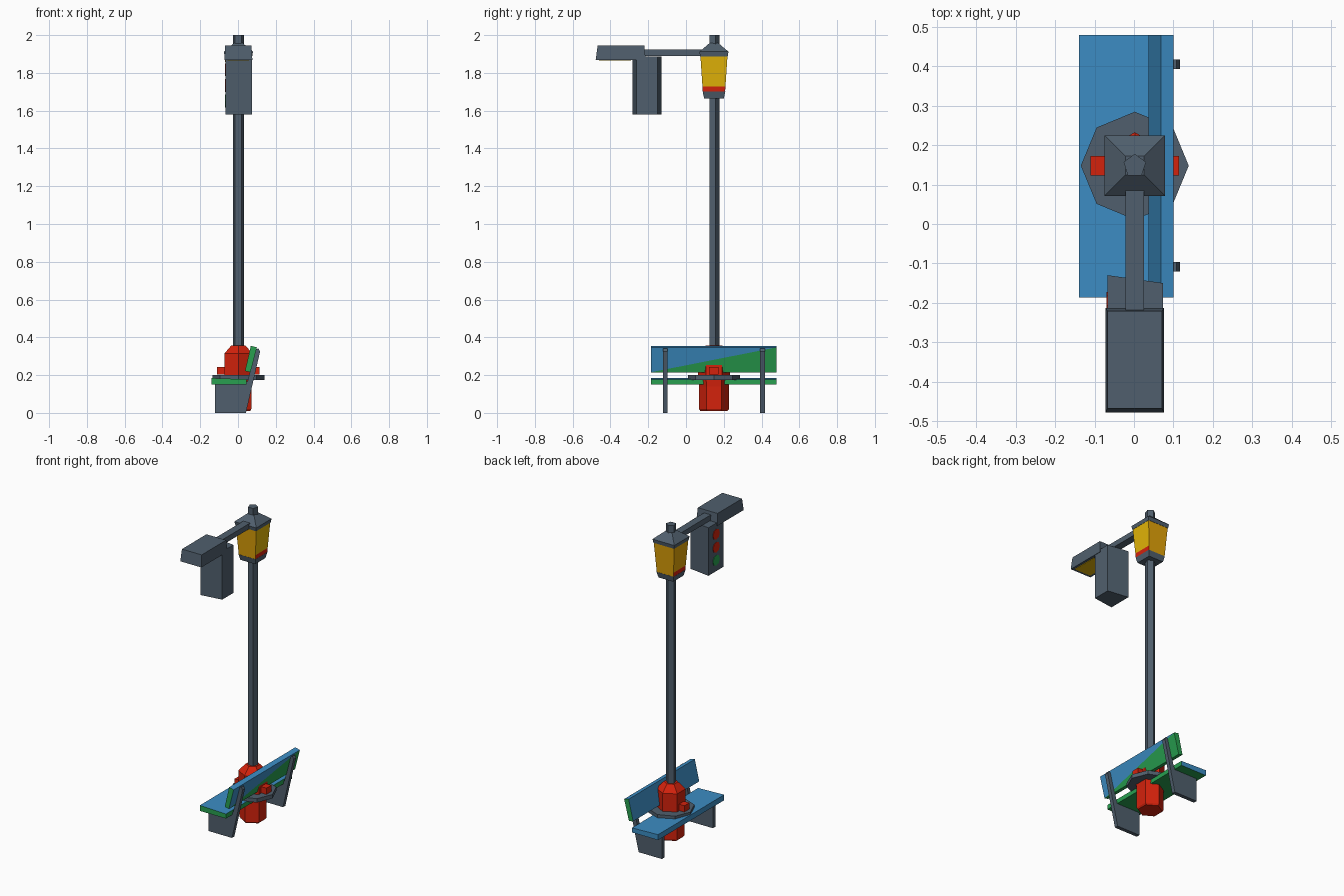
import bpy, bmesh, math
from mathutils import Matrix

if "Cube" in bpy.data.objects:
    bpy.data.objects.remove(bpy.data.objects["Cube"])


def material(name, rgb):
    m = bpy.data.materials.new(name)
    lin = [((c / 255 + 0.055) / 1.055) ** 2.4 for c in rgb]
    m.diffuse_color = (*lin, 1)
    m.use_nodes = True
    m.node_tree.nodes["Principled BSDF"].inputs["Base Color"].default_value = m.diffuse_color
    return m


GREY = material("slate grey", (80, 95, 109))
RED = material("red", (212, 34, 12))
BLUE = material("blue", (60, 141, 196))
GREEN = material("green", (40, 160, 80))
YELLOW = material("yellow glass", (226, 180, 8))
AMBER = material("amber glass", (226, 164, 8))
CX, CY = 0.002, 0.148  # pole axis


def finish(name, bm, *mats):
    bmesh.ops.recalc_face_normals(bm, faces=bm.faces)
    me = bpy.data.meshes.new(name)
    bm.to_mesh(me)
    bm.free()
    for m in mats:
        me.materials.append(m)
    ob = bpy.data.objects.new(name, me)
    bpy.context.collection.objects.link(ob)
    return ob


def stack(sides, rot, rings):
    """Closed tube of stacked polygons round the pole axis; rings are (radius, z)."""
    bm = bmesh.new()
    loops = []
    for r, z in rings:
        loops.append([bm.verts.new((CX + r * math.cos(rot + math.tau * i / sides),
                                    CY + r * math.sin(rot + math.tau * i / sides), z))
                      for i in range(sides)])
    for a, b in zip(loops, loops[1:]):
        for i in range(sides):
            j = (i + 1) % sides
            bm.faces.new((a[i], a[j], b[j], b[i]))
    bm.faces.new(loops[0])
    bm.faces.new(loops[-1])
    return bm


def square(rings):
    return stack(4, math.pi / 4, [(h * math.sqrt(2), z) for h, z in rings])


def box(size, loc):
    bm = bmesh.new()
    bmesh.ops.create_cube(bm, size=1, matrix=Matrix.Translation(loc) @ Matrix.Diagonal((*size, 1)))
    return bm


def extrude_y(profile, y0, y1):
    """Prism from an (x, z) profile."""
    bm = bmesh.new()
    f = bm.faces.new([bm.verts.new((x, y0, z)) for x, z in profile])
    new = bmesh.ops.extrude_face_region(bm, geom=[f])["geom"]
    bmesh.ops.translate(bm, vec=(0, y1 - y0, 0),
                        verts=[v for v in new if isinstance(v, bmesh.types.BMVert)])
    bmesh.ops.recalc_face_normals(bm, faces=bm.faces)
    return bm


# pole
finish("pole", stack(5, math.pi / 2, [(0.030, 0.3), (0.030, 2.0)]), GREY)

# hydrant
finish("hydrant_body", stack(6, math.pi / 2, [(0.072, 0.01), (0.079, 0.02), (0.079, 0.14), (0.085, 0.2),
                                              (0.085, 0.315), (0.042, 0.358)]), RED)
finish("hydrant_flange", stack(8, 0, [(0.137, 0.175), (0.137, 0.2)]), GREY)
for side, label in ((-1, "left"), (1, "right")):
    finish("hydrant_nozzle_" + label, box((0.07, 0.05, 0.04), (CX + side * 0.077, CY, 0.223)), RED)

# lantern: yellow on the right, amber elsewhere, red strip low on both sides
glass = square([(0.059, 1.70), (0.072, 1.895)])
bmesh.ops.bisect_plane(glass, geom=glass.verts[:] + glass.edges[:] + glass.faces[:],
                       plane_co=(0, 0, 1.728), plane_no=(0, 0, 1))
for f in glass.faces:
    c = f.calc_center_median()
    if abs(c.x) > 0.05 and c.z < 1.728:
        f.material_index = 2
    else:
        f.material_index = 0 if c.x > 0.05 else 1
finish("lantern_glass", glass, YELLOW, AMBER, RED)
finish("lantern_base", square([(0.052, 1.665), (0.06, 1.701)]), GREY)
finish("lantern_roof", square([(0.073, 1.888), (0.077, 1.912), (0.024, 1.957)]), GREY)

# arm and street lamp head
finish("arm", box((0.048, 0.35, 0.034), (CX, -0.055, 1.907)), GREY)
head = box((0.148, 0.265, 0.075), (CX, -0.3455, 1.9065))
for v in head.verts:
    if v.co.z > 1.9:
        v.co.x *= 0.94
        v.co.y += 0.010 if v.co.y < -0.35 else -0.008
finish("lamp_head", head, GREY)
finish("lamp_lens", box((0.115, 0.17, 0.004), (CX, -0.375, 1.868)), YELLOW)

# traffic light: housing narrows to the right, lenses on its left side
signal = box((0.14, 0.153, 0.306), (0.003, -0.2065, 1.734))
for v in signal.verts:
    if v.co.x > 0:
        v.co.y += 0.02 if v.co.y < -0.2065 else -0.02
finish("signal_box", signal, GREY)
for i, (mat, label) in enumerate(((RED, "top"), (RED, "middle"), (GREEN, "bottom"))):
    bm = bmesh.new()
    place = (Matrix.Translation((-0.068, -0.2065, 1.734 + 0.083 * (1 - i)))
             @ Matrix.Rotation(math.pi / 2, 4, 'Y'))
    bmesh.ops.create_cone(bm, cap_ends=True, segments=8, radius1=0.034, radius2=0.034,
                          depth=0.004, matrix=place)
    finish("signal_lens_" + label, bm, mat)

# bench seat: blue top, left edge and far end, green elsewhere
seat = extrude_y([(-0.139, 0.149), (0.045, 0.149), (0.045, 0.178), (-0.139, 0.184)], -0.186, 0.48)
for f in seat.faces:
    n = f.normal
    f.material_index = 0 if n.z > 0.5 or n.x < -0.5 or n.y > 0.5 else 1
finish("bench_seat", seat, BLUE, GREEN)

# bench back: rear face split diagonally into blue and green
back = extrude_y([(0.037, 0.222), (0.066, 0.215), (0.1, 0.347), (0.068, 0.355)], -0.186, 0.48)
rear = max(back.faces, key=lambda f: f.normal.x)
low = min(rear.verts, key=lambda v: v.co.y + v.co.z)
high = max(rear.verts, key=lambda v: v.co.y + v.co.z)
bmesh.utils.face_split(rear, low, high)
back.normal_update()
for f in back.faces:
    n = f.normal
    lower_half = n.x > 0.5 and f.calc_center_median().z < 0.28
    f.material_index = 1 if abs(n.y) > 0.5 or n.z < -0.5 or lower_half else 0
finish("bench_back", back, BLUE, GREEN)

# bench side plates running up behind the back
plate = [(-0.122, 0), (0.042, 0), (0.117, 0.325), (0.108, 0.342), (0.092, 0.335),
         (0.05, 0.165), (-0.122, 0.165)]
for side, label in ((-1, "front"), (1, "rear")):
    y = CY + side * 0.257
    finish("bench_leg_" + label, extrude_y(plate, y - 0.012, y + 0.012), GREY)
